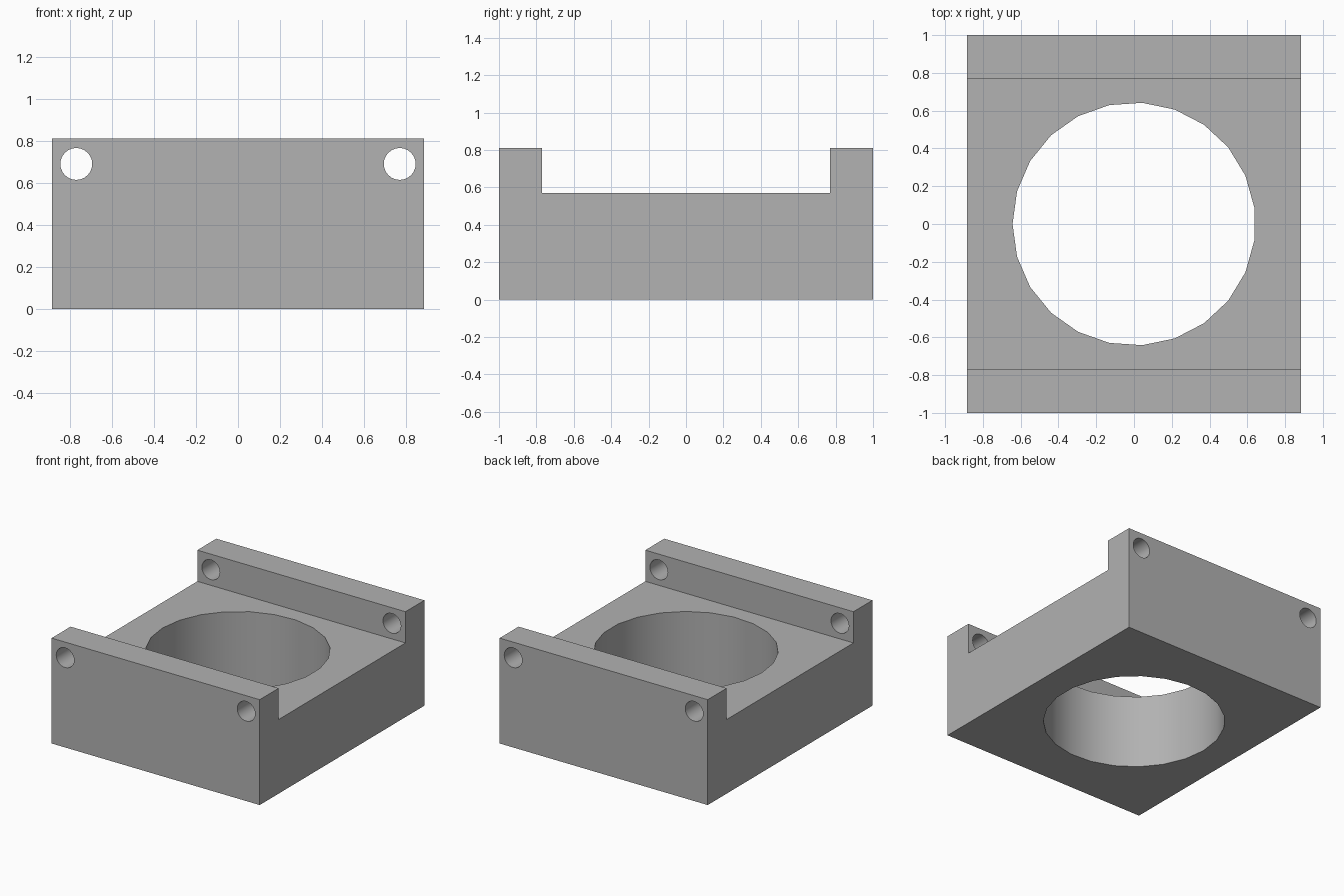
import bpy
import math
from mathutils import Matrix

cube = bpy.data.objects.get("Cube")
if cube:
    bpy.data.objects.remove(cube, do_unlink=True)

HALF_X, HALF_Y = 0.885, 1.0
FLOOR_Z, RAIL_Z, RAIL_Y = 0.57, 0.81, 0.77

grey = bpy.data.materials.new("plain grey")
grey.use_nodes = True
colour = (0.445, 0.445, 0.445, 1)
grey.diffuse_color = colour
grey.node_tree.nodes["Principled BSDF"].inputs["Base Color"].default_value = colour


def extrude_profile(name, profile):
    """Sweep a (y, z) outline along the full width in x."""
    n = len(profile)
    verts = [(x, y, z) for x in (-HALF_X, HALF_X) for y, z in profile]
    faces = [list(range(n))[::-1], list(range(n, 2 * n))]
    faces += [(i, (i + 1) % n, (i + 1) % n + n, i + n) for i in range(n)]
    mesh = bpy.data.meshes.new(name)
    mesh.from_pydata(verts, [], faces)
    mesh.materials.append(grey)
    obj = bpy.data.objects.new(name, mesh)
    bpy.context.collection.objects.link(obj)
    return obj


def drill(target, sides, radius, depth, location, rotation):
    """Cut a round hole through the target."""
    bpy.ops.mesh.primitive_cylinder_add(vertices=sides, radius=radius, depth=depth,
                                        location=location, rotation=rotation)
    cutter = bpy.context.object
    cutter.name = "hole_cutter"
    cutter.hide_render = True
    cutter.data.materials.append(grey)
    mod = target.modifiers.new("hole", 'BOOLEAN')
    mod.operation, mod.solver, mod.object = 'DIFFERENCE', 'EXACT', cutter
    bpy.context.view_layer.objects.active = target
    bpy.ops.object.modifier_apply(modifier=mod.name)
    bpy.data.objects.remove(cutter, do_unlink=True)


# Block with a raised rail along the front and back
half = [(HALF_Y, 0), (HALF_Y, RAIL_Z), (RAIL_Y, RAIL_Z), (RAIL_Y, FLOOR_Z)]
block = extrude_profile("mounting_block", half + [(-y, z) for y, z in reversed(half)])

# Large vertical bore, with a corner pointing to -x
drill(block, 23, 0.643, 3, (0, 0, 0.4), (0, 0, math.pi / 2))

# Bolt holes through both rails
for side in (-1, 1):
    drill(block, 24, 0.076, 3, (side * 0.77, 0, 0.69), (math.pi / 2, 0, 0))

# Smooth bores, crisp edges
bpy.ops.object.select_all(action='DESELECT')
block.select_set(True)
bpy.context.view_layer.objects.active = block
bpy.ops.object.shade_smooth_by_angle(angle=math.radians(30))
